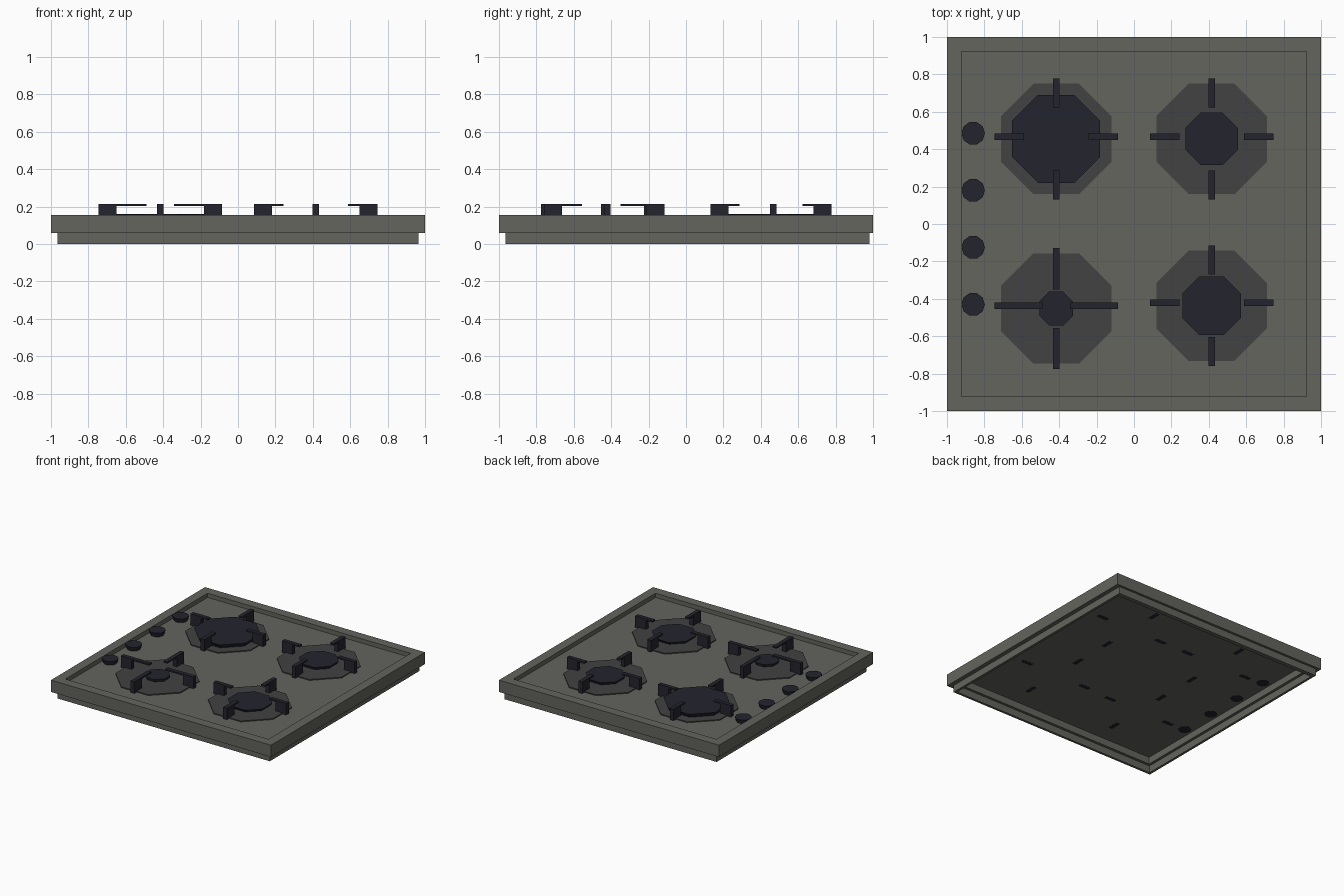
import bpy, bmesh, math
from mathutils import Matrix

if "Cube" in bpy.data.objects:
    bpy.data.objects.remove(bpy.data.objects["Cube"], do_unlink=True)


def material(name, r, g, b):
    m = bpy.data.materials.new(name)
    m.use_nodes = True
    m.diffuse_color = (r, g, b, 1)
    m.node_tree.nodes["Principled BSDF"].inputs["Base Color"].default_value = (r, g, b, 1)
    return m


steel = material("grey_steel", 0.125, 0.128, 0.11)
plate_grey = material("dark_plate_grey", 0.054, 0.054, 0.054)
iron = material("blue_black_iron", 0.017, 0.017, 0.027)


def finish(bm, name, mat):
    bmesh.ops.recalc_face_normals(bm, faces=bm.faces)
    mesh = bpy.data.meshes.new(name)
    bm.to_mesh(mesh)
    bm.free()
    mesh.materials.append(mat)
    ob = bpy.data.objects.new(name, mesh)
    bpy.context.collection.objects.link(ob)
    return ob


def prism(name, points, axis_matrix, depth, mat):
    """Extrude a flat outline along its local z."""
    bm = bmesh.new()
    face = bm.faces.new([bm.verts.new((x, y, 0)) for x, y in points])
    new = bmesh.ops.extrude_face_region(bm, geom=[face])["geom"]
    verts = [v for v in new if isinstance(v, bmesh.types.BMVert)]
    bmesh.ops.translate(bm, verts=verts, vec=(0, 0, depth))
    bm.transform(axis_matrix)
    return finish(bm, name, mat)


def disc(name, x, y, z0, z1, r0, r1, sides, mat):
    """Faceted disc, its sides turned so a flat faces each axis."""
    bm = bmesh.new()
    bmesh.ops.create_cone(bm, cap_ends=True, segments=sides, radius1=r0, radius2=r1, depth=z1 - z0)
    bm.transform(Matrix.Translation((x, y, (z0 + z1) / 2)) @ Matrix.Rotation(math.pi / sides, 4, "Z"))
    return finish(bm, name, mat)


def square_ring(name, outer, inner, z0, z1, mat, back=0):
    """Square frame with an open middle; back lengthens the rear side."""
    bm = bmesh.new()
    loops = []
    for half, z, extra in ((outer, z0, back), (outer, z1, back), (inner, z1, 0), (inner, z0, 0)):
        loops.append([bm.verts.new((sx * half, sy * half + (extra if sy > 0 else 0), z))
                      for sx, sy in ((-1, -1), (1, -1), (1, 1), (-1, 1))])
    for a, b in zip(loops, loops[1:] + loops[:1]):
        for i in range(4):
            j = (i + 1) % 4
            bm.faces.new((a[i], a[j], b[j], b[i]))
    return finish(bm, name, mat)


# Body: rim frame, lower skirt and sunken panel
square_ring("rim_frame", 1.0, 0.923, 0.058, 0.155, steel)
square_ring("lower_skirt", 0.965, 0.945, 0, 0.058, steel, back=0.015)
panel = 0.923
prism("sunken_panel", [(-panel, -panel), (panel, -panel), (panel, panel), (-panel, panel)],
      Matrix.Translation((0, 0, 0.115)), 0.005, steel)

# L-shaped pan support: a foot with a thin arm pointing to the burner centre
BASE, TOP, ARM, FOOT, WIDTH = 0.114, 0.215, 0.202, 0.096, 0.034


def support(name, x, y, angle, reach, length):
    outline = [(reach, BASE), (reach, TOP), (reach - length, TOP),
               (reach - length, ARM), (reach - FOOT, ARM), (reach - FOOT, BASE)]
    upright = Matrix.Rotation(math.pi / 2, 4, "X")
    place = Matrix.Translation((x, y, 0)) @ Matrix.Rotation(angle, 4, "Z")
    prism(name, outline, place @ Matrix.Translation((0, WIDTH / 2, 0)) @ upright, WIDTH, iron)


# Burners: centre, cap half width, cap top, arm lengths along x and y, arm offset in y
burners = {
    "back_right": (-0.416, 0.455, 0.235, 0.160, 0.158, 0.155, 0.012),
    "back_left": (0.415, 0.455, 0.14, 0.150, 0.158, 0.155, 0.012),
    "front_right": (-0.416, -0.452, 0.09, 0.150, 0.257, 0.22, 0.014),
    "front_left": (0.415, -0.437, 0.157, 0.148, 0.158, 0.155, 0.015),
}
flat_to_corner = 1 / math.cos(math.pi / 8)
for name, (x, y, cap, cap_top, len_x, len_y, off) in burners.items():
    r = 0.295 * flat_to_corner
    disc(name + "_burner_plate", x, y, 0.12, 0.128, r, r, 8, plate_grey)
    r = cap * flat_to_corner
    disc(name + "_burner_cap", x, y, 0.128, cap_top, r * 0.93, r, 8, iron)
    for k, side in enumerate(("left", "back", "right", "front")):
        along_y = k % 2
        support(f"{name}_support_{side}", x, y + (off if not along_y else 0.0),
                k * math.pi / 2, 0.323 if along_y else 0.33, len_y if along_y else len_x)

# Control knobs, widening upward
for i in range(4):
    disc(f"control_knob_{i + 1}", -0.86, 0.485 - i * 0.305, 0.114, 0.155, 0.05, 0.063, 10, iron)
